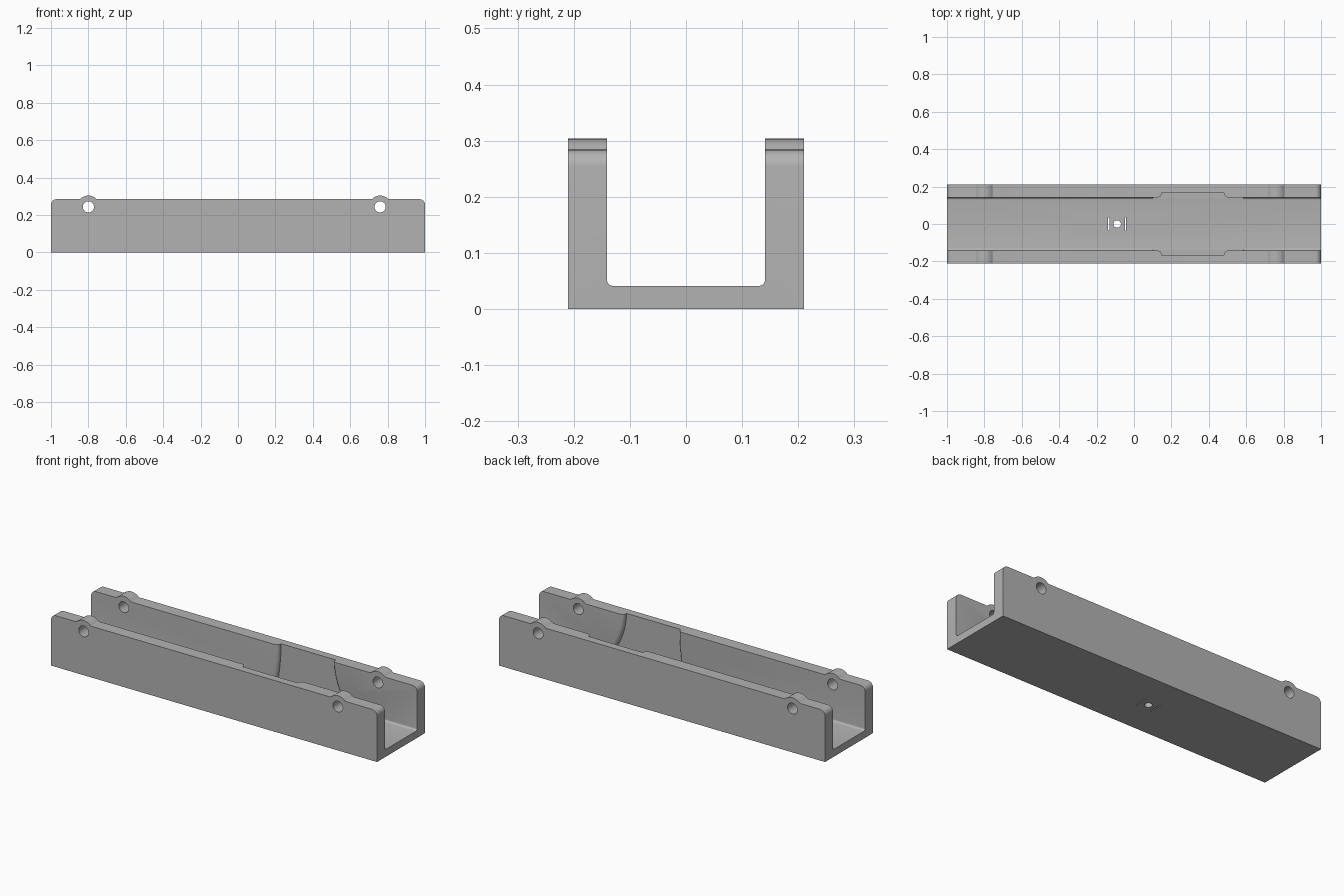
import bpy, bmesh, math
from mathutils import Vector

if "Cube" in bpy.data.objects:
    bpy.data.objects.remove(bpy.data.objects["Cube"])

HALF_L, HALF_W, TOP = 1.0, 0.21, 0.284
INNER, FLOOR = 0.141, 0.041
BOSS_X, HOLE_Z, BOSS_R, HOLE_R = (-0.8, 0.76), 0.243, 0.0605, 0.03

grey = bpy.data.materials.new("plain grey")
grey.use_nodes = True
colour = (0.45, 0.45, 0.45, 1)
grey.diffuse_color = colour
grey.node_tree.nodes["Principled BSDF"].inputs["Base Color"].default_value = colour


def arc(cx, cz, r, start, end, steps=8):
    angles = [math.radians(start + (end - start) * i / steps) for i in range(steps + 1)]
    return [(cx + r * math.cos(a), cz + r * math.sin(a)) for a in angles]


def loft(name, rings):
    """Solid skinned through matching rings of 3D points."""
    bm = bmesh.new()
    loops = [[bm.verts.new(Vector(p)) for p in ring] for ring in rings]
    n = len(loops[0])
    for a, b in zip(loops, loops[1:]):
        for i in range(n):
            bm.faces.new((a[i], a[(i + 1) % n], b[(i + 1) % n], b[i]))
    bm.faces.new(loops[0])
    bm.faces.new(loops[-1])
    bmesh.ops.recalc_face_normals(bm, faces=bm.faces)
    mesh = bpy.data.meshes.new(name)
    bm.to_mesh(mesh)
    bm.free()
    mesh.materials.append(grey)
    obj = bpy.data.objects.new(name, mesh)
    bpy.context.collection.objects.link(obj)
    return obj


def extrude_y(name, profile, half):
    return loft(name, [[(x, y, z) for x, z in profile] for y in (-half, half)])


def cut(body, cutter):
    cutter.hide_render = True
    mod = body.modifiers.new("cut", "BOOLEAN")
    mod.operation = "DIFFERENCE"
    mod.solver = "EXACT"
    mod.object = cutter
    bpy.context.view_layer.objects.active = body
    bpy.ops.object.modifier_apply(modifier=mod.name)
    bpy.data.objects.remove(cutter)


# Side outline: rounded end corners and a filleted boss over each cross hole
def boss(x):
    f = 0.01
    dz = TOP + f - HOLE_Z
    dx = math.sqrt((BOSS_R + f) ** 2 - dz ** 2)
    tilt = math.degrees(math.atan2(dz, dx))
    return (arc(x + dx, TOP + f, f, 270, 180 + tilt, 4)
            + arc(x, HOLE_Z, BOSS_R, tilt, 180 - tilt, 14)
            + arc(x - dx, TOP + f, f, 360 - tilt, 270, 4))


corner = 0.03
outline = [(-HALF_L, 0), (HALF_L, 0)]
outline += arc(HALF_L - corner, TOP - corner, corner, 0, 90)
for bx in reversed(BOSS_X):
    outline += boss(bx)
outline += arc(corner - HALF_L, TOP - corner, corner, 90, 180)
channel = extrude_y("channel_body", outline, HALF_W)

# Open channel with small fillets along the floor
r = 0.012
section = (arc(r - INNER, FLOOR + r, r, 180, 270, 5)
           + arc(INNER - r, FLOOR + r, r, 270, 360, 5)
           + [(INNER, 0.5), (-INNER, 0.5)])
cut(channel, loft("channel_cutter", [[(x, y, z) for y, z in section] for x in (-1.1, 1.1)]))

# Curved-edge pocket in each inner wall, with softened side edges
def pocket_outline(grow):
    base = FLOOR + 0.0005
    points = []
    for top_x, flare, side in ((0.147, 0.025, -1), (0.482, 0.085, 1)):
        edge = []
        for i in range(13):
            t = i / 12
            z = base + (TOP - base) * t
            edge.append((top_x + side * (flare * (1 - t) ** 2 + grow), z))
        edge.append((edge[-1][0], 0.4))
        points += edge if side < 0 else edge[::-1]
    return points


layers = [(0.12, 0.022), (INNER, 0.022), (0.145, 0.01), (0.15, 0.004), (0.157, 0), (0.167, 0)]
for side in (-1, 1):
    rings = [[(x, side * y, z) for x, z in pocket_outline(g)] for y, g in layers]
    cut(channel, loft("pocket_cutter", rings))

# Cross holes through both walls
for bx in BOSS_X:
    cut(channel, extrude_y("hole_cutter", arc(bx, HOLE_Z, HOLE_R, 0, 345, 23), 0.3))

# Floor hole between two thin slots
def cut_floor(shape):
    cut(channel, loft("floor_cutter", [[(x, y, z) for x, y in shape] for z in (-0.1, 0.1)]))


hole_x = -0.09
cut_floor(arc(hole_x, 0, 0.02, 0, 345, 23))
for side in (-1, 1):
    sx, w, h = hole_x + side * 0.045, 0.003, 0.036
    cut_floor([(sx - w, -h), (sx + w, -h), (sx + w, h), (sx - w, h)])

# Smooth the rounded areas and keep the hard edges crisp
bpy.ops.object.select_all(action="DESELECT")
channel.select_set(True)
bpy.context.view_layer.objects.active = channel
bpy.ops.object.shade_smooth_by_angle(angle=math.radians(30))
